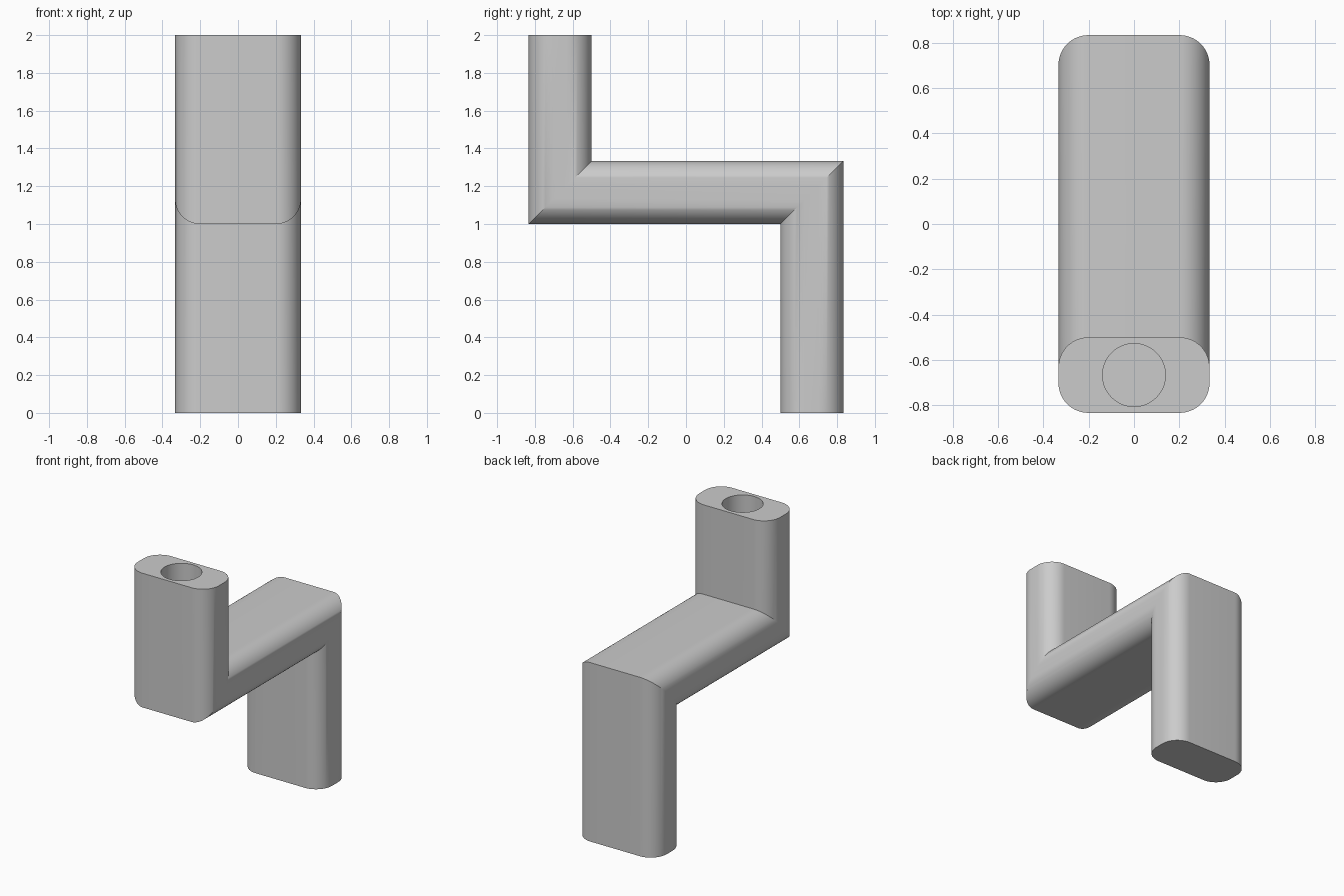
import bpy, bmesh
from math import sin, cos, pi

if "Cube" in bpy.data.objects:
    bpy.data.objects.remove(bpy.data.objects["Cube"], do_unlink=True)

STEPS = 14                      # segments per rounded corner
HALF_W, HALF_T, RADIUS = 1 / 3, 1 / 6, 0.132
POST_Y, ARM_Z = 2 / 3, 7 / 6
HOLE_R, HOLE_FLOOR = 0.139, 1.4

# Rounded bar cross-section: x across, t through the thickness
profile = []
for corner, (sx, st) in enumerate([(1, 1), (-1, 1), (-1, -1), (1, -1)]):
    for i in range(STEPS + 1):
        a = (corner + i / STEPS) * pi / 2
        profile.append((sx * (HALF_W - RADIUS) + RADIUS * cos(a),
                        st * (HALF_T - RADIUS) + RADIUS * sin(a)))
count = len(profile)
angles = [2 * pi * (i + 0.5) / count for i in range(count)]

bm = bmesh.new()


def bar_ring(y, z, lift):
    """Section at a path point; lift = 1 tilts it into a 45 degree mitre."""
    return [bm.verts.new((x, y + t, z + lift * t)) for x, t in profile]


def hole_ring(z):
    return [bm.verts.new((HOLE_R * cos(a), -POST_Y + HOLE_R * sin(a), z)) for a in angles]


# Lower leg, arm and upper post, then the rim and wall of the socket hole
rings = [bar_ring(POST_Y, 0, 0), bar_ring(POST_Y, ARM_Z, 1),
         bar_ring(-POST_Y, ARM_Z, 1), bar_ring(-POST_Y, 2, 0),
         hole_ring(2), hole_ring(HOLE_FLOOR)]
for low, high in zip(rings, rings[1:]):
    for i in range(count):
        j = (i + 1) % count
        bm.faces.new((low[i], low[j], high[j], high[i]))
bm.faces.new(rings[0][::-1])
bm.faces.new(rings[-1])
bmesh.ops.recalc_face_normals(bm, faces=bm.faces)

mesh = bpy.data.meshes.new("offset_bracket")
bm.to_mesh(mesh)
bm.free()
bracket = bpy.data.objects.new("offset_bracket", mesh)
bpy.context.collection.objects.link(bracket)

# Plain grey finish
grey = bpy.data.materials.new("plain_grey")
grey.use_nodes = True
colour = (0.6, 0.6, 0.6, 1)
grey.diffuse_color = colour
grey.node_tree.nodes["Principled BSDF"].inputs["Base Color"].default_value = colour
mesh.materials.append(grey)

bpy.ops.object.select_all(action="DESELECT")
bracket.select_set(True)
bpy.context.view_layer.objects.active = bracket
bpy.ops.object.shade_smooth_by_angle(angle=pi / 6)
